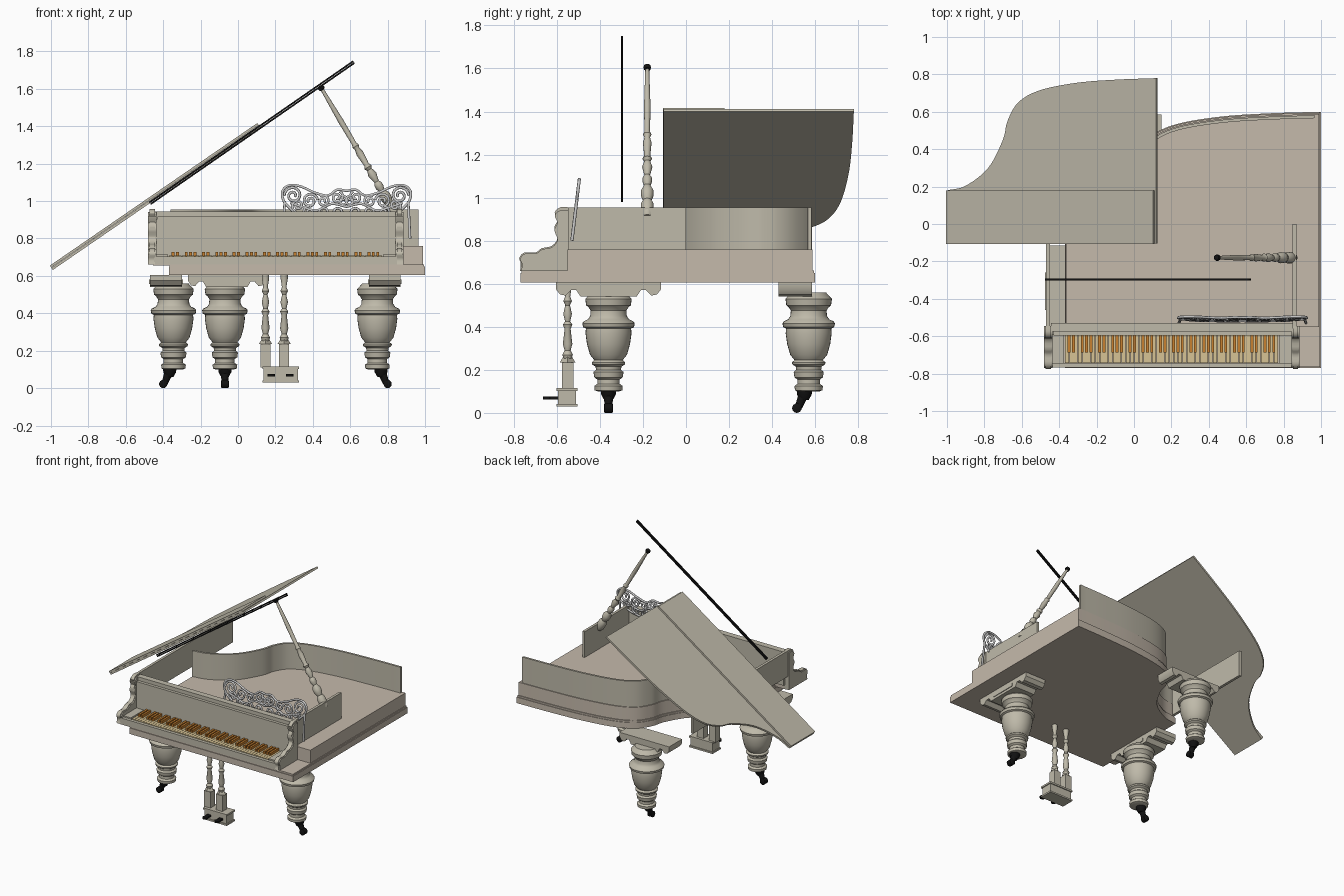
import bpy, bmesh, math
from mathutils import Vector, Matrix

if "Cube" in bpy.data.objects:
    bpy.data.objects.remove(bpy.data.objects["Cube"])
made = []

def material(name, r, g, b):
    m = bpy.data.materials.new(name)
    m.use_nodes = True
    m.diffuse_color = (r, g, b, 1)
    m.node_tree.nodes["Principled BSDF"].inputs["Base Color"].default_value = (r, g, b, 1)
    return m

WOOD = material("warm_beige_wood", 0.56, 0.49, 0.41)
GREY = material("grey_beige_wood", 0.52, 0.49, 0.40)
ORANGE = material("orange_keys", 0.58, 0.22, 0.03)
CREAM = material("cream_keys", 0.68, 0.55, 0.30)
BLACK = material("black_metal", 0.006, 0.006, 0.006)

def finish(name, bm, mat, matrix=None):
    bmesh.ops.recalc_face_normals(bm, faces=bm.faces)
    me = bpy.data.meshes.new(name)
    bm.to_mesh(me)
    bm.free()
    me.materials.append(mat)
    ob = bpy.data.objects.new(name, me)
    if matrix:
        ob.matrix_world = matrix
    bpy.context.collection.objects.link(ob)
    made.append(ob)
    return ob

def add_box(bm, x, y, z):
    size = [b - a for a, b in (x, y, z)]
    mid = [(a + b) / 2 for a, b in (x, y, z)]
    bmesh.ops.create_cube(bm, size=1, matrix=Matrix.Translation(mid) @ Matrix.Diagonal((*size, 1)))

def box(name, x, y, z, mat):
    bm = bmesh.new()
    add_box(bm, x, y, z)
    return finish(name, bm, mat)

def prism(name, pts, axis, a, b, mat, matrix=None):
    """Extrude a flat outline along one axis from a to b."""
    place = {"x": lambda p, d: (d, *p), "y": lambda p, d: (p[0], d, p[1]), "z": lambda p, d: (*p, d)}[axis]
    bm = bmesh.new()
    lo, hi = ([bm.verts.new(place(p, d)) for p in pts] for d in (a, b))
    bm.faces.new(lo)
    bm.faces.new(hi)
    for i in range(len(pts)):
        j = (i + 1) % len(pts)
        bm.faces.new((lo[i], lo[j], hi[j], hi[i]))
    return finish(name, bm, mat, matrix)

def lathe(name, profile, base, mat, direction=(0, 0, 1), sides=32):
    """Turn a (height, radius) profile about an axis."""
    bm = bmesh.new()
    rings = [[bm.verts.new((r * math.cos(k * math.tau / sides), r * math.sin(k * math.tau / sides), h))
              for k in range(sides)] for h, r in profile]
    for p, q in zip(rings, rings[1:]):
        for k in range(sides):
            bm.faces.new((p[k], p[(k + 1) % sides], q[(k + 1) % sides], q[k]))
    bm.faces.new(rings[0])
    bm.faces.new(rings[-1])
    turn = Vector(direction).to_track_quat("Z", "Y").to_matrix().to_4x4()
    return finish(name, bm, mat, Matrix.Translation(base) @ turn)

def smooth(pts, steps=6):
    """Catmull-Rom curve through the points."""
    v = [Vector(p) for p in pts]
    v = [v[0] * 2 - v[1]] + v + [v[-1] * 2 - v[-2]]
    out = []
    for a, b, c, d in zip(v, v[1:], v[2:], v[3:]):
        for k in range(steps):
            t = k / steps
            out.append(0.5 * (2 * b + (c - a) * t + (2 * a - 5 * b + 4 * c - d) * t * t
                              + (3 * b - a - 3 * c + d) * t ** 3))
    return out + [v[-2]]

# Bent side shared by base, case and lid: u runs left to right
BEND = smooth([(0, 0), (.12, .025), (.265, .12), (.36, .27), (.39, .37), (.46, .47),
               (.6, .535), (.84, .575), (1.1, .592), (1.37, .6)])

def bend(inset, u0=0, u1=1.37):
    out = []
    for i, p in enumerate(BEND):
        t = (BEND[min(i + 1, len(BEND) - 1)] - BEND[max(i - 1, 0)]).normalized()
        q = p + inset * Vector((t.y, -t.x))
        out.append((min(max(q.x, u0), u1), q.y))
    return out

def outline(front, inset=0, u0=0, u1=1.37):
    return [(u1, front), (u0, front)] + bend(inset, u0, u1)

# Base, soundboard and curved rim
at_left = Matrix.Translation((-.37, 0, 0))
prism("base_board", outline(-.77), "z", .605, .65, WOOD, at_left)
prism("base_moulding", outline(-.765, .005, .003, 1.365), "z", .65, .662, WOOD, at_left)
prism("soundboard", outline(-.55, .012, .01, 1.36), "z", .662, .76, WOOD, at_left)
prism("curved_rim", bend(.018, .01, 1.335) + bend(.034, .01, 1.335)[::-1], "z", .66, .955, GREY, at_left)

# Straight side boards and scrolled key arms
box("left_side_board", (-.47, -.45), (-.56, .585), (.76, .955), GREY)
box("right_side_board", (.848, .868), (-.56, 0), (.66, .955), GREY)
ARM = smooth([(-.545, .955), (-.585, .955), (-.61, .93), (-.597, .895), (-.612, .86), (-.597, .81), (-.625, .775),
              (-.67, .765), (-.7, .745), (-.75, .745), (-.775, .72), (-.765, .69), (-.772, .66)], 3) + [(-.545, .66)]
SMALL_ARM = [(y * .97 - .018, .66 + (z - .66) * .95) for y, z in ARM]
for side, x in (("left", -.458), ("right", .863)):
    prism(side + "_key_arm", ARM, "x", x - .014, x + .014, GREY)
    prism(side + "_arm_overlay", SMALL_ARM, "x", x - .022, x + .022, GREY)

# Keyboard bed, fallboard and front ledges
box("key_bed", (-.455, .86), (-.765, -.55), (.655, .69), WOOD)
box("key_slip", (-.45, .85), (-.768, -.745), (.66, .705), GREY)
box("fallboard", (-.445, .85), (-.59, -.57), (.69, .905), GREY)
box("front_rail", (-.445, .85), (-.575, -.53), (.69, .945), GREY)
box("rail_moulding", (-.43, .845), (-.597, -.56), (.905, .918), GREY)
for side, x0, x1 in (("left", -.445, -.375), ("right", .775, .85)):
    box(side + "_key_block", (x0, x1), (-.745, -.585), (.69, .715), GREY)

# Keys: seven octaves
PITCH = 1.14 / 49
naturals, sharps = bmesh.new(), bmesh.new()
for k in range(49):
    x = -.37 + k * PITCH
    add_box(naturals, (x + .001, x + PITCH - .001), (-.742, -.588), (.688, .708))
    if k % 7 not in (2, 6):
        add_box(sharps, (x + PITCH - .0075, x + PITCH + .0075), (-.688, -.588), (.7, .728))
finish("natural_keys", naturals, CREAM)
finish("sharp_keys", sharps, ORANGE)

# Open lid with folded front flap
tilt = Matrix.Translation((-.99, 0, .632)) @ Matrix.Rotation(-math.radians(34.5), 4, "Y")
prism("lid", outline(-.285, 0, 0, 1.355), "z", 0, .014, GREY, tilt @ Matrix.Translation((0, .18, 0)))
prism("lid_flap", [(.0, -.107), (1.345, -.107), (1.345, .18), (0, .18)], "z", .015, .028, GREY, tilt)

# Long black double rod
rod_tilt = Matrix.Translation((-.465, 0, .98)) @ Matrix.Rotation(-math.atan2(.755, 1.09), 4, "Y")
for name, z in (("lower_rod", 0), ("upper_rod", .011)):
    prism(name, [(0, -.301), (1.326, -.301), (1.326, -.292), (0, -.292)], "z", z, z + .009, BLACK, rod_tilt)

# Turned lid prop
foot, tip = Vector((.855, -.18, .91)), Vector((.445, -.18, 1.605))
lathe("lid_prop", [(0, .022), (.02, .03), (.07, .03), (.09, .02), (.11, .028), (.14, .03), (.17, .015), (.19, .022),
                   (.21, .022), (.225, .013), (.27, .024), (.3, .014), (.315, .022), (.33, .014), (.4, .02), (.43, .013),
                   (.445, .019), (.46, .013), (.6, .015), (.8, .009)], foot, GREY, tip - foot, 20)
lathe("prop_knob", [(-.014, .006), (-.01, .015), (0, .018), (.01, .015), (.014, .006)], tip, BLACK, tip - foot, 16)

# Openwork music desk from mirrored scrolls
desk = bpy.data.curves.new("music_desk", "CURVE")
desk.dimensions = "3D"
desk.bevel_depth, desk.bevel_resolution = .0075, 1

def strand(pts):
    for s in (-1, 1):
        sp = desk.splines.new("POLY")
        sp.points.add(len(pts) - 1)
        for q, (u, z) in zip(sp.points, pts):
            q.co = (.58 + s * u, -.53 + (z - .8) * .12, z, 1)

def scroll(u, z, r, start, turns):
    n = 26
    strand([(u + r * (1 - .8 * k / n) * math.cos(start + turns * math.tau * k / n),
             z + r * (1 - .8 * k / n) * math.sin(start + turns * math.tau * k / n)) for k in range(n + 1)])

strand(smooth([(0, 1.055), (.05, 1.06), (.1, 1.03), (.17, 1.045), (.25, 1.08), (.31, 1.083), (.343, 1.05),
               (.335, 1.0), (.3, .96), (.25, .92), (.14, .9), (0, .9)]))
strand(smooth([(0, .97), (.08, .985), (.16, .95), (.24, .97), (.3, .99)]))
for u, z, r, start, turns in ((.285, 1.03, .048, 0, 1.6), (.195, 1.0, .042, 3, -1.6), (.125, 1.0, .034, 1, 1.5),
                              (.05, 1.02, .034, 2, 1.5), (.05, .94, .036, 0, -1.5), (.12, .94, .034, 4, 1.5),
                              (.2, .94, .034, 2, -1.5), (.26, .975, .034, 5, 1.4), (.02, 1.0, .03, 1, 1.3)):
    scroll(u, z, r, start, turns)
strand([(.33, 1.0), (.34, .8)])
bpy.context.collection.objects.link(bpy.data.objects.new("music_desk", desk))

# Legs with brackets and casters
LEG = [(.1, .05), (.105, .064), (.125, .066), (.135, .052), (.155, .052), (.165, .066), (.19, .07), (.2, .058), (.215, .06),
       (.225, .076), (.235, .078), (.245, .066), (.27, .086), (.32, .1), (.37, .107), (.392, .105), (.398, .118), (.415, .122),
       (.425, .116), (.435, .095), (.45, .085), (.475, .083), (.49, .092), (.5, .104), (.53, .108), (.538, .1), (.56, .08)]
HALF = [(0, .54), (.13, .54), (.15, .57), (.175, .57), (.2, .545), (.225, .55), (.245, .575), (.245, .606)]
BRACKET = HALF + [(-s, z) for s, z in HALF[:0:-1]]
for name, x, y, dx, dy in (("front_left", .745, -.36, 1, 0), ("front_right", -.345, -.36, -1, 0), ("back", -.07, .57, 0, -1)):
    lathe(name + "_leg", LEG, (x, y, 0), GREY)
    if dx:
        cx = x + .04 * dx
        prism(name + "_bracket", [(s + y, z) for s, z in BRACKET], "x", cx - .085, cx + .085, GREY)
        box(name + "_bracket_panel", (cx - .09, cx + .09), (y - .1, y + .1), (.558, .582), GREY)
    else:
        prism(name + "_bracket", [(s * .85 + x + .01, z) for s, z in BRACKET], "y", y - .14, y + .015, GREY)
    # Caster: stem, slanted fork and wheel
    lathe(name + "_caster_stem", [(.06, .02), (.085, .034), (.105, .036)], (x + .02 * dx, y + .02 * dy, 0), BLACK, sides=16)
    lathe(name + "_caster_fork", [(0, .016), (.075, .024)], (x + .05 * dx, y + .05 * dy, .02), BLACK, (-.4 * dx, -.4 * dy, 1), 12)
    lathe(name + "_caster_wheel", [(-.022, .014), (-.018, .022), (.018, .022), (.022, .014)],
          (x + .055 * dx, y + .055 * dy, .022), BLACK, (dy, dx, 0), 16)

# Pedal lyre
POST = [(0, .018), (.02, .024), (.04, .014), (.07, .022), (.14, .014), (.16, .022), (.175, .012), (.21, .02),
        (.25, .011), (.27, .02), (.29, .012), (.34, .02), (.36, .02)]
for side, x in (("left", .247), ("right", .147)):
    lathe(side + "_lyre_post", POST, (x, -.55, .25), GREY, sides=16)
    box(side + "_lyre_block", (x - .027, x + .027), (-.577, -.523), (.11, .235), GREY)
    lathe(side + "_lyre_shoulder", [(0, .036), (.03, .018)], (x, -.55, .235), GREY, sides=4)
    box(side + "_pedal", (x + .015, x + .045), (-.655, -.59), (.063, .075), BLACK)
    lathe(side + "_pedal_tip", [(0, .02), (.012, .02)], (x + .03, -.645, .063), BLACK, sides=16)
box("pedal_box", (.137, .32), (-.595, -.51), (.035, .105), GREY)
box("pedal_box_top", (.13, .327), (-.602, -.503), (.102, .115), GREY)
box("pedal_box_foot", (.13, .327), (-.602, -.503), (.03, .042), GREY)

# Smooth turned and curved surfaces, keep sharp edges
bpy.ops.object.select_all(action="DESELECT")
for ob in made:
    ob.select_set(True)
bpy.context.view_layer.objects.active = made[0]
bpy.ops.object.shade_smooth_by_angle(angle=math.radians(35))
